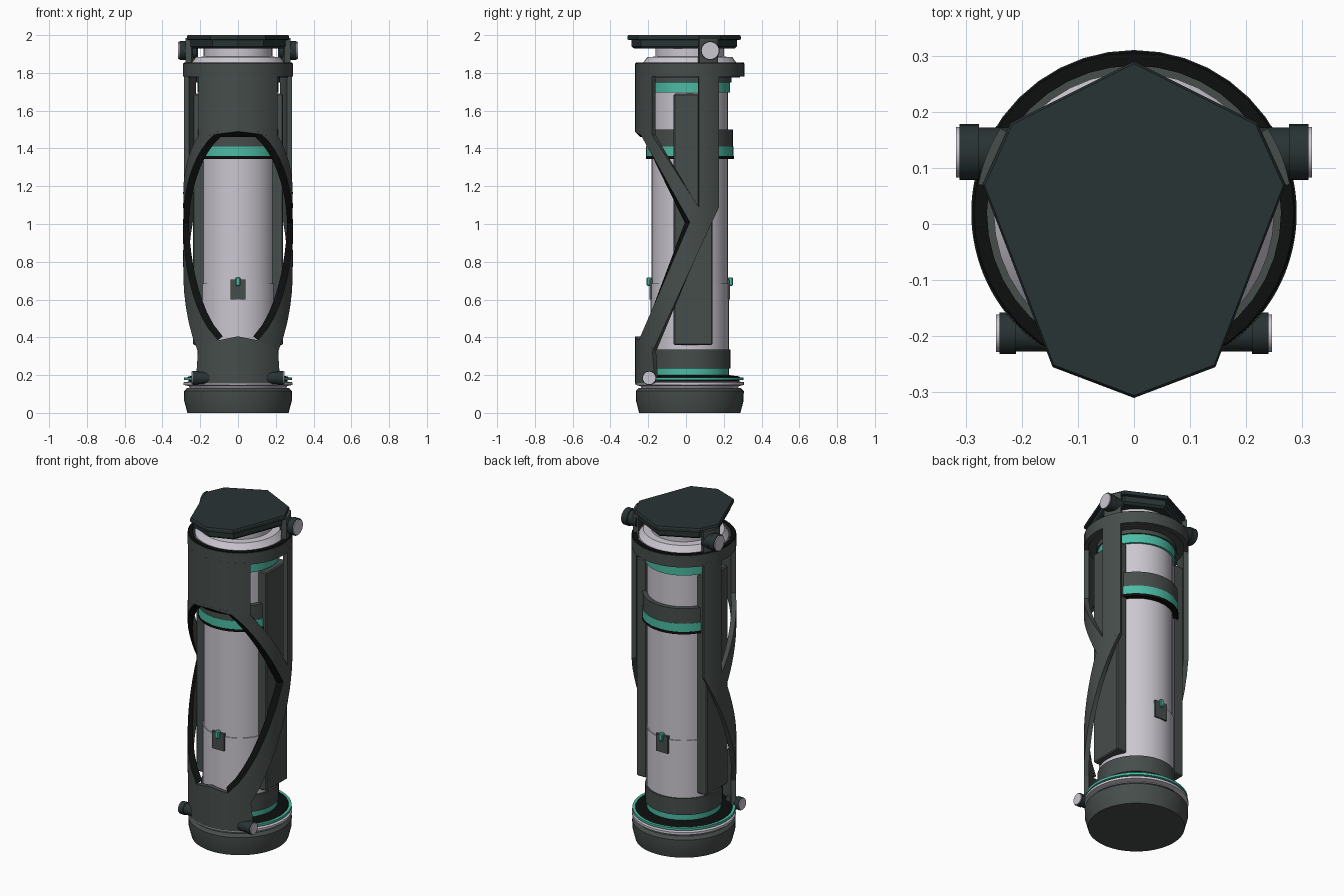
import bpy, bmesh, math
from mathutils import Matrix

if "Cube" in bpy.data.objects:
    bpy.data.objects.remove(bpy.data.objects["Cube"])

CY, R = 0.02, 0.29          # centre line of the round parts, outer radius


def material(name, r, g, b):
    m = bpy.data.materials.new(name)
    m.diffuse_color = (r, g, b, 1)
    m.use_nodes = True
    m.node_tree.nodes["Principled BSDF"].inputs["Base Color"].default_value = m.diffuse_color
    return m


SHELL = material("dark grey green", 0.062, 0.075, 0.071)
SLATE = material("dark slate", 0.022, 0.033, 0.034)
BLACK = material("black trim", 0.004, 0.0045, 0.0045)
WHITE = material("pale lilac white", 0.60, 0.57, 0.63)
TEAL = material("teal", 0.07, 0.50, 0.37)


def finish(name, bm, *mats, smooth=True):
    bmesh.ops.remove_doubles(bm, verts=bm.verts, dist=1e-5)
    bmesh.ops.recalc_face_normals(bm, faces=bm.faces)
    me = bpy.data.meshes.new(name)
    bm.to_mesh(me)
    bm.free()
    for m in mats:
        me.materials.append(m)
    ob = bpy.data.objects.new(name, me)
    bpy.context.collection.objects.link(ob)
    if smooth:
        bpy.ops.object.select_all(action='DESELECT')
        ob.select_set(True)
        bpy.context.view_layer.objects.active = ob
        bpy.ops.object.shade_smooth_by_angle(angle=math.radians(30))
    return ob


def lathe(name, profile, mat, n=40, closed=False):
    """Turn (radius, z) points round the centre line."""
    bm = bmesh.new()
    pts = list(profile)
    if not closed:
        pts = [(0, pts[0][1])] + pts + [(0, pts[-1][1])]
    else:
        pts.append(pts[0])
    vs = [bm.verts.new((r, 0, z)) for r, z in pts]
    es = [bm.edges.new(p) for p in zip(vs, vs[1:])]
    bmesh.ops.spin(bm, geom=vs + es, cent=(0, 0, 0), axis=(0, 0, 1),
                   angle=math.tau, steps=n)
    bmesh.ops.translate(bm, verts=bm.verts, vec=(0, CY, 0))
    return finish(name, bm, mat)


def band(name, r, z0, z1, mat):
    return lathe(name, [(r, z0), (r, z1)], mat)


def box(name, x0, x1, y0, y1, z0, z1, mat, bevel=0.0):
    bm = bmesh.new()
    mx = Matrix.Translation(((x0 + x1) / 2, (y0 + y1) / 2, (z0 + z1) / 2)) @ \
        Matrix.Diagonal((abs(x1 - x0), abs(y1 - y0), z1 - z0, 1))
    bmesh.ops.create_cube(bm, size=1, matrix=mx)
    if bevel:
        bmesh.ops.bevel(bm, geom=bm.edges[:], offset=bevel, segments=1, affect='EDGES')
    return finish(name, bm, mat, smooth=False)


def strip(name, a, b, side, ro=R, ri=0.262, trim=None, n=10, m=6):
    """Curved plate between two side-view (y, z) edges; trim slopes edge a in black."""
    def ang(y):
        return math.acos(max(-1, min(1, (CY - y) / R)))

    def along(path, t):
        k = min(int(t * (len(path) - 1)), len(path) - 2)
        f = t * (len(path) - 1) - k
        return [p + (q - p) * f for p, q in zip(path[k], path[k + 1])]

    bm = bmesh.new()
    grids = []
    for r in (ro, ri):
        rows = []
        for i in range(n + 1):
            (ya, za), (yb, zb) = along(a, i / n), along(b, i / n)
            ta, tb = ang(ya), ang(yb)
            if trim and r == ri:
                ta, za = max(0, ta - trim[0]), za + trim[1]
            row = []
            for j in range(m + 1):
                t = ta + (tb - ta) * j / m
                row.append(bm.verts.new((side * r * math.sin(t), CY - r * math.cos(t),
                                         za + (zb - za) * j / m)))
            rows.append(row)
        grids.append(rows)
    o, q = grids
    for i in range(n):
        for g in grids:
            for j in range(m):
                bm.faces.new((g[i][j], g[i][j + 1], g[i + 1][j + 1], g[i + 1][j]))
        f = bm.faces.new((o[i][0], o[i + 1][0], q[i + 1][0], q[i][0]))
        f.material_index = 1 if trim else 0
        bm.faces.new((o[i][m], o[i + 1][m], q[i + 1][m], q[i][m]))
    for j in range(m):
        for i in (0, n):
            bm.faces.new((o[i][j], o[i][j + 1], q[i][j + 1], q[i][j]))
    return finish(name, bm, SHELL, BLACK)


# Base
lathe("base_foot", [(0.268, 0), (0.285, 0.065), (0.286, 0.115), (0.27, 0.132)], SHELL)
lathe("base_white_ring", [(0.255, 0.13), (0.26, 0.142), (0.288, 0.148), (0.288, 0.162),
                          (0.26, 0.166)], WHITE)
band("base_black_gap", 0.262, 0.164, 0.174, BLACK)
band("base_teal_ring", 0.285, 0.173, 0.187, TEAL)
lathe("base_black_top", [(0.27, 0.186), (0.262, 0.193), (0.21, 0.2)], BLACK)

# Inner canister, from the bottom up
band("lower_teal_band", 0.207, 0.195, 0.236, TEAL)
band("lower_dark_band", 0.215, 0.235, 0.335, SHELL)
band("lower_canister", 0.207, 0.335, 0.685, WHITE)
band("upper_canister", 0.202, 0.68, 1.72, WHITE)
band("middle_black_band", 0.233, 1.345, 1.36, BLACK)
band("middle_teal_band", 0.232, 1.36, 1.41, TEAL)
band("middle_dark_band", 0.229, 1.41, 1.50, SHELL)
band("upper_teal_band", 0.214, 1.695, 1.75, TEAL)
band("upper_dark_band", 0.222, 1.75, 1.785, SHELL)

# Top collar and neck
lathe("collar", [(0.29, 1.78), (0.29, 1.85), (0.262, 1.85), (0.262, 1.78)], SHELL, closed=True)
lathe("collar_black_top", [(0.289, 1.849), (0.285, 1.855), (0.262, 1.855), (0.262, 1.849)],
      BLACK, closed=True)
band("collar_floor", 0.265, 1.775, 1.80, SHELL)
lathe("neck", [(0.25, 1.79), (0.25, 1.85), (0.235, 1.87), (0.225, 1.884), (0.182, 1.886),
               (0.182, 1.935)], WHITE)

# Seven-sided-looking lid
half = [(0.22, 0.18), (0.27, 0.07), (0.145, -0.255)]
outline = [(0, 0.29)] + half + [(0, -0.31)] + [(-x, y) for x, y in reversed(half)]
bm = bmesh.new()
levels = [(0.88, 1.928), (0.93, 1.94), (0.93, 1.974), (1, 1.976), (1, 1.992), (0.985, 2.0)]
rings = [[bm.verts.new((x * s, y * s, z)) for x, y in outline] for s, z in levels]
for lo, hi in zip(rings, rings[1:]):
    for i in range(len(outline)):
        k = (i + 1) % len(outline)
        bm.faces.new((lo[i], lo[k], hi[k], hi[i]))
bm.faces.new(rings[0])
bm.faces.new(rings[-1])
finish("lid", bm, SLATE, smooth=False)


# Knobs pointing sideways: stem, head and pale end disc
def knob(name, side, x0, x1, x2, y, z, r):
    for part, xa, xb, rad, mat in (("stem", x0, x1, r * 0.88, SLATE),
                                   ("head", x1, x2 - 0.006, r, SLATE),
                                   ("end", x2 - 0.006, x2, r * 0.9, WHITE)):
        bm = bmesh.new()
        mx = Matrix.Translation((side * (xa + xb) / 2, y, z)) @ Matrix.Rotation(math.pi / 2, 4, 'Y')
        bmesh.ops.create_cone(bm, cap_ends=True, segments=24, radius1=rad, radius2=rad,
                              depth=xb - xa, matrix=mx)
        finish(name + "_" + part, bm, mat)


for side, tag in ((1, "right"), (-1, "left")):
    # Outer cage around the big oval front opening
    strip("front_panel_" + tag, [(-0.27, 1.79), (-0.27, 1.49)], [(-0.18, 1.79), (-0.18, 1.46)], side)
    strip("oval_top_trim_" + tag, [(-0.27, 1.49), (-0.249, 1.49)], [(-0.27, 1.50), (-0.249, 1.50)],
          side, trim=(0, -0.03), m=1)
    strip("upper_arm_" + tag, [(-0.25, 1.49), (0.02, 1.01)], [(-0.18, 1.47), (0.068, 1.09)],
          side, trim=(0.06, -0.02))
    strip("strut_" + tag, [(0.068, 1.79), (0.068, 1.09), (0.02, 1.01)],
          [(0.175, 1.79), (0.175, 1.09), (0.172, 1.085)], side)
    strip("lower_arm_" + tag, [(0.02, 1.01), (-0.25, 0.385)], [(0.175, 1.09), (-0.175, 0.33)],
          side, trim=(0.06, 0.02))
    strip("lower_panel_" + tag, [(-0.27, 0.405), (-0.27, 0.155)], [(-0.18, 0.36), (-0.165, 0.155)], side)
    # Bracket joining collar and lid, with its knob
    strip("lid_bracket_" + tag, [(0.072, 1.84), (0.072, 1.985)], [(0.175, 1.84), (0.175, 1.985)],
          side, ro=0.282, ri=0.25)
    knob("upper_knob_" + tag, side, 0.22, 0.276, 0.317, 0.128, 1.918, 0.05)
    knob("lower_knob_" + tag, side, 0.15, 0.21, 0.246, -0.195, 0.185, 0.037)
    # Flat panel on the flank of the canister
    box("side_panel_" + tag, side * 0.17, side * 0.238, -0.065, 0.14, 0.36, 1.69, SHELL, 0.006)

# Latches on the seam, front and back
for d, tag in ((-1, "front"), (1, "back")):
    def at(r):
        return CY + d * r
    box("latch_plate_" + tag, -0.04, 0.04, at(0.19), at(0.214), 0.60, 0.705, SHELL)
    box("latch_clip_" + tag, -0.013, 0.013, at(0.20), at(0.228), 0.672, 0.718, TEAL, 0.005)
